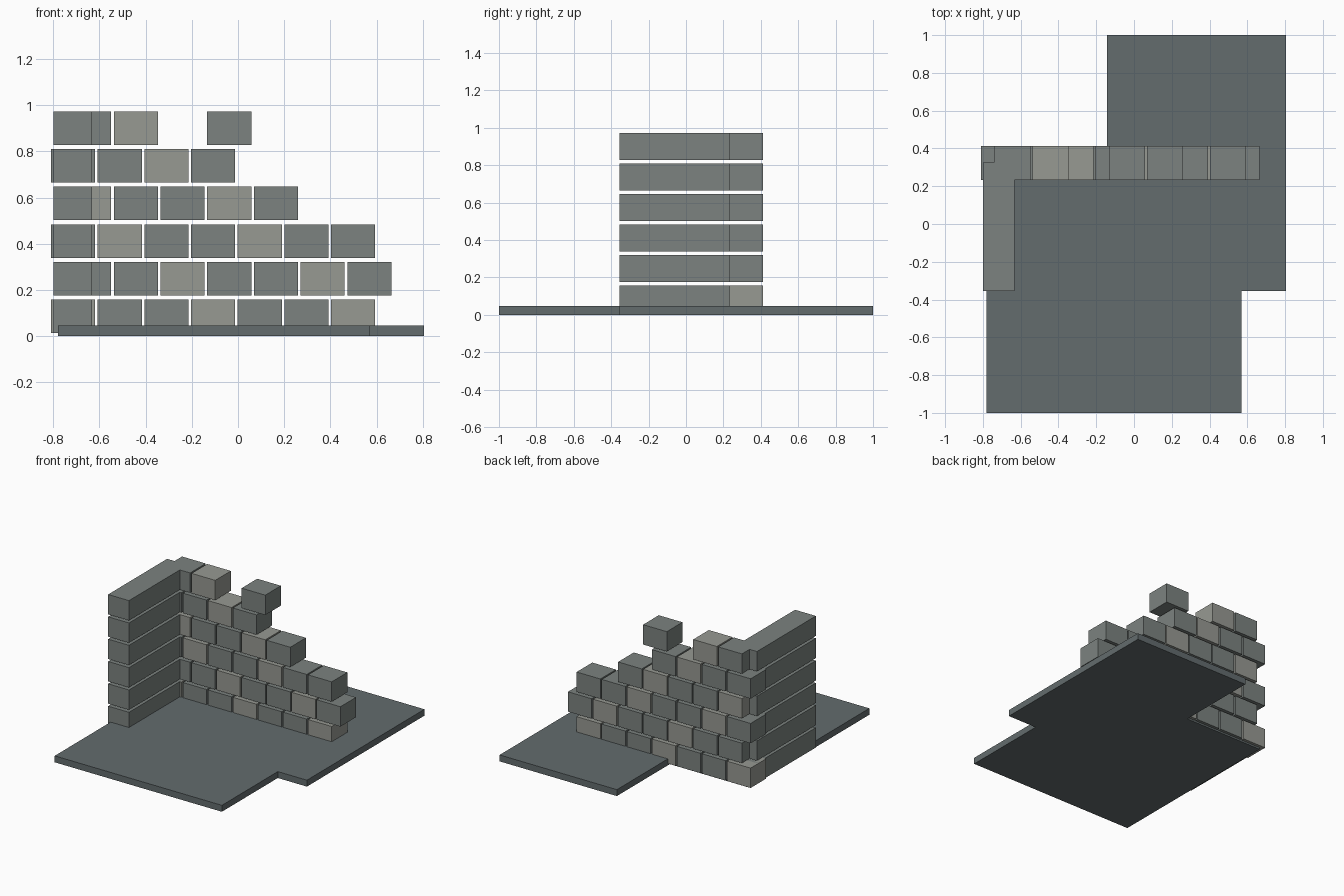
import bpy, bmesh

if "Cube" in bpy.data.objects:
    bpy.data.objects.remove(bpy.data.objects["Cube"])


def material(name, rgb):
    m = bpy.data.materials.new(name)
    m.diffuse_color = (*rgb, 1)
    m.use_nodes = True
    m.node_tree.nodes["Principled BSDF"].inputs["Base Color"].default_value = m.diffuse_color
    return m


SLATE = material("slate", (0.125, 0.15, 0.155))
STONE = material("stone", (0.20, 0.225, 0.215))
PALE = material("pale_stone", (0.31, 0.32, 0.29))


def prism(name, outline, z0, z1, mat):
    """Extrude a flat outline between two heights."""
    bm = bmesh.new()
    face = bm.faces.new([bm.verts.new((x, y, z0)) for x, y in outline])
    top = bmesh.ops.extrude_face_region(bm, geom=[face])["geom"]
    for v in top:
        if isinstance(v, bmesh.types.BMVert):
            v.co.z = z1
    bmesh.ops.recalc_face_normals(bm, faces=bm.faces)
    me = bpy.data.meshes.new(name)
    bm.to_mesh(me)
    bm.free()
    me.materials.append(mat)
    ob = bpy.data.objects.new(name, me)
    bpy.context.collection.objects.link(ob)


def box(name, x0, x1, y0, y1, z0, z1, mat):
    prism(name, [(x0, y0), (x1, y0), (x1, y1), (x0, y1)], z0, z1, mat)


# Floor slab with stepped corners
prism("floor_slab",
      [(-0.78, -1), (0.57, -1), (0.57, -0.355), (0.805, -0.355),
       (0.805, 1), (-0.142, 1), (-0.142, 0.39), (-0.78, 0.39)],
      0, 0.047, SLATE)

# Ruined wall: staggered courses, listed by brick positions
COURSES = [range(7), range(7), range(7), range(5), range(4), (0, 1, 3)]
PITCH, WIDTH, HEIGHT = 0.2022, 0.191, 0.145
for row, bricks in enumerate(COURSES):
    z = 0.013 + row * 0.163
    start = -0.74 if row % 2 else -0.81
    for i in bricks:
        x = start + i * PITCH
        mat = PALE if (i + row) % 3 == 0 else STONE
        box(f"back_brick_{row}_{i}", x, x + WIDTH, 0.232, 0.412, z, z + HEIGHT, mat)
    # Long side course
    box(f"side_course_{row}", -0.80, -0.632, -0.355, 0.325, z, z + HEIGHT, STONE)
